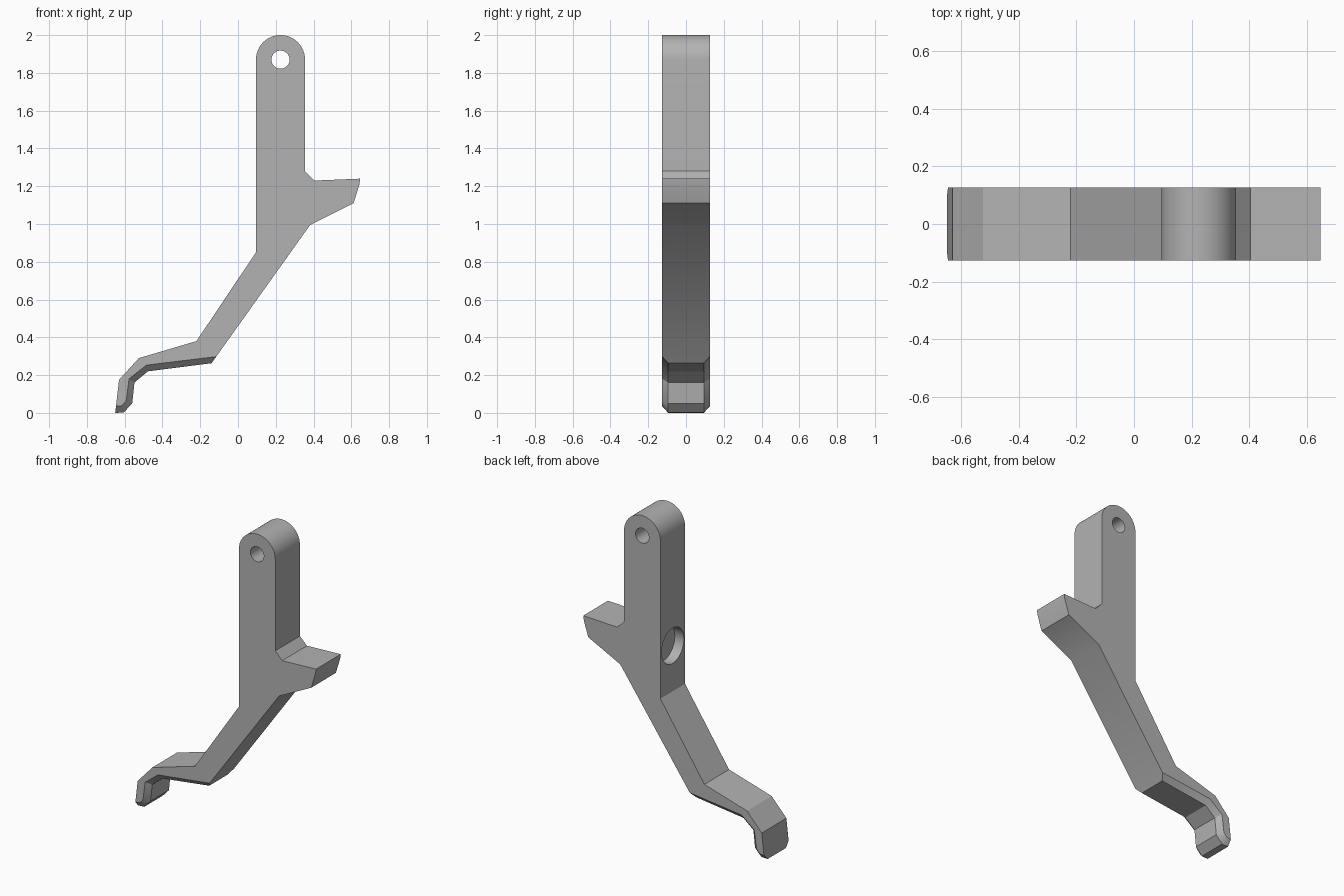
import bpy, bmesh, math
from mathutils import Matrix

cube = bpy.data.objects.get("Cube")
if cube:
    bpy.data.objects.remove(cube, do_unlink=True)

HALF = 0.126      # half thickness
INNER = 0.094     # half thickness inside the chamfer
PIN_X, PIN_Z, TOP_R = 0.225, 1.87, 0.13

mat = bpy.data.materials.new("grey plastic")
mat.use_nodes = True
grey = (0.45, 0.45, 0.45, 1.0)
mat.diffuse_color = grey
mat.node_tree.nodes["Principled BSDF"].inputs["Base Color"].default_value = grey

# Outline shared by every layer: back of foot, post, rounded top, thumb tab
arc = [(PIN_X - TOP_R * math.cos(math.pi * i / 32),
        PIN_Z + TOP_R * math.sin(math.pi * i / 32)) for i in range(33)]
shared = ([(-0.63, 0.175), (-0.525, 0.29), (-0.22, 0.38), (0.095, 0.85)] + arc +
          [(0.355, 1.28), (0.405, 1.23), (0.647, 1.24), (0.643, 1.21),
           (0.612, 1.11), (0.382, 0.995)])
# Underside of the hook: set back on the side faces, full depth in the middle
side = shared + [(-0.115, 0.298), (-0.485, 0.253), (-0.577, 0.18),
                 (-0.592, 0.064), (-0.615, 0.038), (-0.646, 0.035)]
middle = shared + [(-0.140, 0.263), (-0.477, 0.22), (-0.548, 0.161),
                   (-0.560, 0.05), (-0.605, 0.002), (-0.650, 0.0)]

# Lever body: four outline layers joined across the thickness
bm = bmesh.new()
layers = [[bm.verts.new((x, y, z)) for x, z in outline]
          for outline, y in ((side, -HALF), (middle, -INNER),
                             (middle, INNER), (side, HALF))]
n = len(side)
for a, b in zip(layers, layers[1:]):
    for i in range(n):
        j = (i + 1) % n
        bm.faces.new((a[i], a[j], b[j], b[i]))
bm.faces.new(layers[0])
bm.faces.new(layers[-1])
# Clean away the flat strips where there is no chamfer
bmesh.ops.dissolve_limit(bm, angle_limit=math.radians(0.5),
                         verts=bm.verts, edges=bm.edges)
bmesh.ops.recalc_face_normals(bm, faces=bm.faces)
mesh = bpy.data.meshes.new("lever")
bm.to_mesh(mesh)
bm.free()
lever = bpy.data.objects.new("lever", mesh)
bpy.context.collection.objects.link(lever)
mesh.materials.append(mat)


def drill(name, radius, depth, location, axis):
    """Cut a round hole centred on location along the given axis."""
    cb = bmesh.new()
    turn = Matrix.Rotation(math.pi / 2, 4, axis)
    bmesh.ops.create_cone(cb, cap_ends=True, segments=48, radius1=radius,
                          radius2=radius, depth=depth,
                          matrix=Matrix.Translation(location) @ turn)
    cm = bpy.data.meshes.new(name)
    cb.to_mesh(cm)
    cb.free()
    cm.materials.append(mat)
    cutter = bpy.data.objects.new(name, cm)
    cutter.hide_render = True
    bpy.context.collection.objects.link(cutter)
    mod = lever.modifiers.new(name, 'BOOLEAN')
    mod.operation = 'DIFFERENCE'
    mod.solver = 'EXACT'
    mod.object = cutter
    bpy.ops.object.modifier_apply(modifier=mod.name)
    bpy.data.objects.remove(cutter, do_unlink=True)


bpy.ops.object.select_all(action='DESELECT')
lever.select_set(True)
bpy.context.view_layer.objects.active = lever

# Pivot hole through the top, blind pocket in the back of the post
drill("pivot_hole", 0.048, 1.0, (PIN_X, 0, PIN_Z), 'X')
drill("round_pocket", 0.114, 0.13, (0.095, 0, 1.145), 'Y')

bpy.ops.object.shade_smooth_by_angle(angle=math.radians(30))
